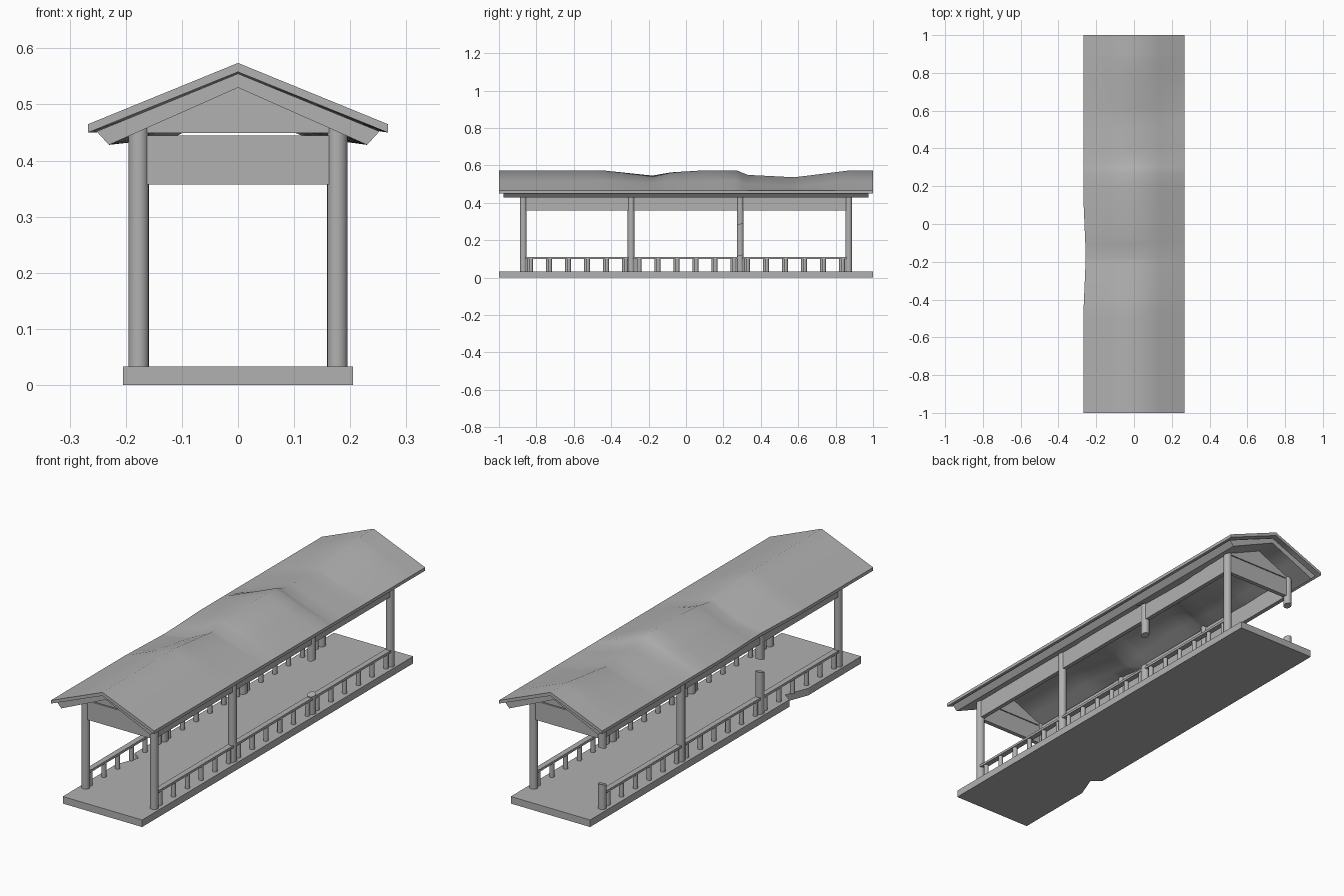
import bpy, bmesh, math
from mathutils import Matrix

if "Cube" in bpy.data.objects:
    bpy.data.objects.remove(bpy.data.objects["Cube"])

# Dark grey shared by every part
grey = bpy.data.materials.new("dark_grey")
grey.diffuse_color = (0.44, 0.44, 0.44, 1)
grey.use_nodes = True
grey.node_tree.nodes["Principled BSDF"].inputs["Base Color"].default_value = grey.diffuse_color


def finish(name, bm, smooth=0):
    bmesh.ops.recalc_face_normals(bm, faces=bm.faces)
    me = bpy.data.meshes.new(name)
    bm.to_mesh(me)
    bm.free()
    me.materials.append(grey)
    ob = bpy.data.objects.new(name, me)
    bpy.context.collection.objects.link(ob)
    if smooth:
        bpy.ops.object.select_all(action='DESELECT')
        ob.select_set(True)
        bpy.context.view_layer.objects.active = ob
        bpy.ops.object.shade_smooth_by_angle(angle=math.radians(smooth))
    return ob


def box(name, x, y, z):
    bm = bmesh.new()
    size = (x[1] - x[0], y[1] - y[0], z[1] - z[0])
    mid = ((x[0] + x[1]) / 2, (y[0] + y[1]) / 2, (z[0] + z[1]) / 2)
    m = Matrix.Translation(mid) @ Matrix.Diagonal((*size, 1))
    bmesh.ops.create_cube(bm, size=1, matrix=m)
    return finish(name, bm)


def loft(name, rings, smooth=0):
    """Closed solid through a list of equal-length rings."""
    bm = bmesh.new()
    vs = [[bm.verts.new(p) for p in r] for r in rings]
    n = len(rings[0])
    for a, b in zip(vs, vs[1:]):
        for i in range(n):
            j = (i + 1) % n
            bm.faces.new((a[i], a[j], b[j], b[i]))
    bm.faces.new(vs[0])
    bm.faces.new(vs[-1])
    return finish(name, bm, smooth)


def column(name, x, y, z0, z1, slant0=0.0, slant1=0.0, r=0.0185, n=16):
    rings = []
    for z, s in ((z0, slant0), (z1, slant1)):
        ring = []
        for i in range(n):
            a = 2 * math.pi * i / n
            ring.append((x + r * math.cos(a), y + r * math.sin(a), z + s * r * math.sin(a)))
        rings.append(ring)
    loft(name, rings, 35)


# Floor slab with a chipped left edge
outline = [(-0.205, -1), (0.205, -1), (0.205, 1), (-0.205, 1),
           (-0.205, -0.47), (-0.163, -0.50), (-0.205, -0.61)]
loft("floor_slab", [[(x, y, z) for x, y in outline] for z in (0, 0.033)])

# Columns, three of them snapped through the middle
broken = {(1, 2): (0.12, 0.285), (-1, 3): (0.145, 0.315), (-1, 1): (0.225, 0.285)}
for side, label in ((1, "right"), (-1, "left")):
    x = side * 0.177
    for i, y in enumerate((-0.87, -0.293, 0.29, 0.87)):
        name = f"{label}_column_{i + 1}"
        if (side, i) in broken:
            low, high = broken[(side, i)]
            column(name + "_stump", x, y, 0.033, low, 0, 0.25)
            column(name + "_upper_stub", x, y, high, 0.46, 0.25, 0)
        else:
            column(name, x, y, 0.033, 0.46)

    # Low railing: three bays of six round posts
    for b in range(3):
        for k in range(6):
            y = (b - 1) * 0.58 + (k - 2.5) * 0.1016 + side * 0.0045
            column(f"{label}_rail_post_{b}_{k}", x, y, 0.033, 0.102, r=0.0108, n=12)
    box(f"{label}_hand_rail", (x - 0.013, x + 0.013), (-0.87, 0.87), (0.1, 0.111))

    # Side beam under the eaves
    box(f"{label}_side_beam", (x - 0.01, x + 0.01), (-0.86, 0.86), (0.36, 0.445))

# End beams and gable panels
for s, label in ((-1, "front"), (1, "back")):
    y0, y1 = s * 0.87 - 0.01, s * 0.87 + 0.01
    box(f"{label}_end_beam", (-0.165, 0.165), (y0, y1), (0.357, 0.445))
    tri = [(-0.2, 0.449), (0.2, 0.449), (0, 0.535)]
    loft(f"{label}_gable_panel", [[(x, y, z) for x, z in tri] for y in (y0, y1)])

# Sag depth of the ridge along the length
SAG = [(-1, 0), (-0.45, 0), (-0.18, 0.031), (-0.08, 0.012), (0.1, 0), (0.27, 0),
       (0.33, 0.025), (0.58, 0.038), (0.88, 0), (1, 0)]


def sag(x, y):
    d = 0
    for (a, da), (b, db) in zip(SAG, SAG[1:]):
        if a <= y <= b:
            d = da + (db - da) * (y - a) / (b - a)
    if abs(x) > 0.2:
        return 0
    c = -0.08 if y < 0.2 else 0.04
    across = max(0, 1 - ((x - c) / 0.27) ** 2)
    if y < 0.2 and x < -0.05:
        across *= 1.25
    return d * across


def roof_layer(name, half_len, top, bottom, push=0.0, n=4):
    """top/bottom: (half width, ridge height, eave height)."""
    ys = {-half_len, half_len}
    ys.update(y for y, d in SAG if abs(y) < half_len)
    ys.update(i * 0.1 for i in range(-9, 10))
    rings = []
    for y in sorted(ys):
        ring = []
        for (w, ridge, eave), flip in ((top, 1), (bottom, -1)):
            for i in range(n + 1):
                t = flip * (2 * i / n - 1)
                x = t * w
                # Left eave is pushed inward beside the first sag
                dx = push * max(0, 1 - abs(y + 0.17) / 0.28) if t == -1 else 0
                ring.append((x + dx, y, ridge + (eave - ridge) * abs(t) - sag(x, y)))
        rings.append(ring)
    loft(name, rings, 55)


# Sagging roof covering and the board layer beneath it
roof_layer("roof_covering", 1.0, (0.267, 0.574, 0.465), (0.267, 0.558, 0.45), 0.012)
roof_layer("roof_boards", 0.975, (0.252, 0.555, 0.452), (0.23, 0.53, 0.428))
